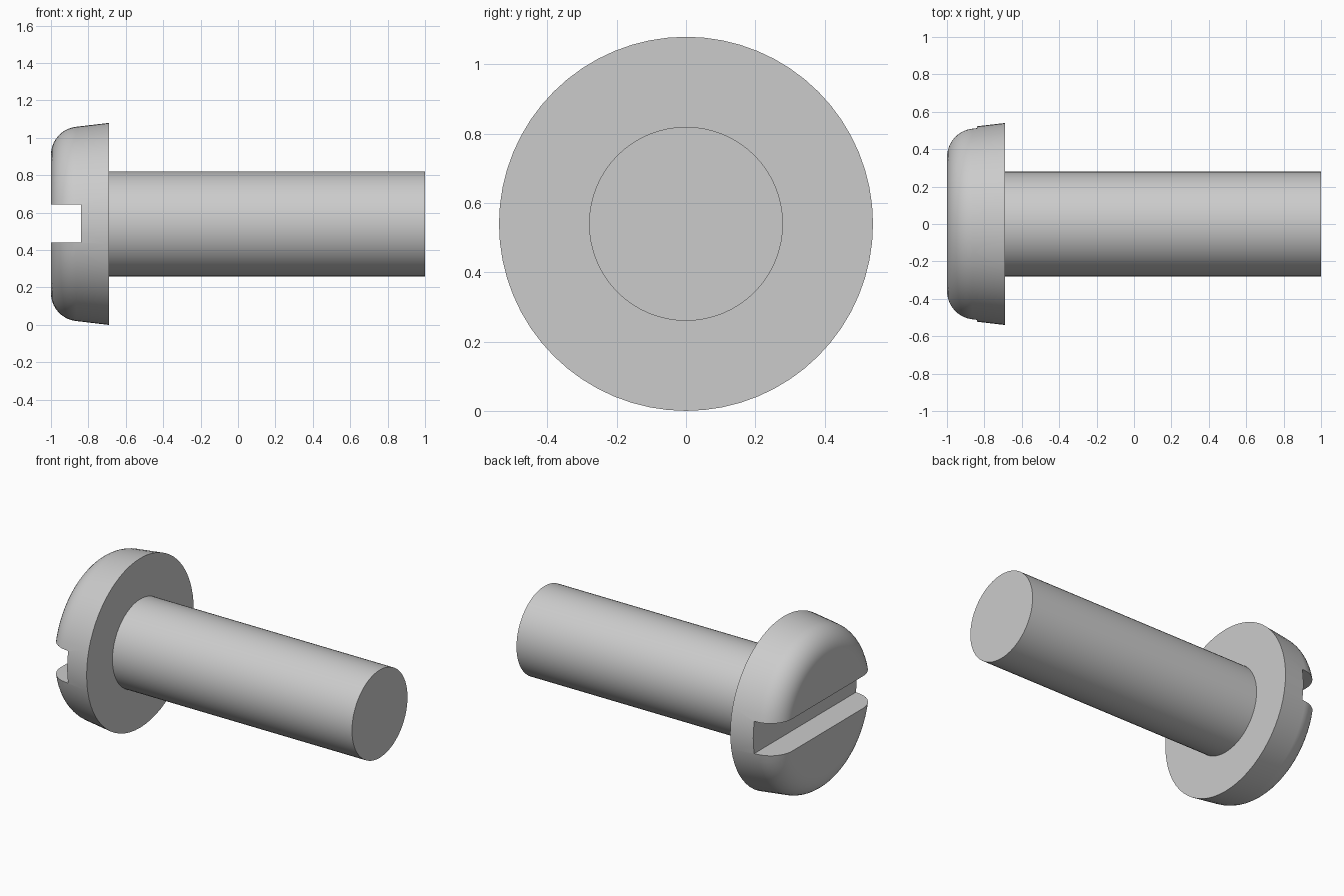
import bpy, bmesh, math
from mathutils import Matrix, Vector

cube = bpy.data.objects.get("Cube")
if cube:
    bpy.data.objects.remove(cube, do_unlink=True)

AXIS_Z = 0.54      # height of the screw's axis
SEGMENTS = 64

steel = bpy.data.materials.new("grey steel")
steel.use_nodes = True
colour = (0.6, 0.6, 0.6, 1)
steel.diffuse_color = colour
steel.node_tree.nodes["Principled BSDF"].inputs["Base Color"].default_value = colour


def add_object(name, bm):
    mesh = bpy.data.meshes.new(name)
    bmesh.ops.recalc_face_normals(bm, faces=bm.faces)
    bm.to_mesh(mesh)
    bm.free()
    mesh.materials.append(steel)
    obj = bpy.data.objects.new(name, mesh)
    bpy.context.collection.objects.link(obj)
    return obj


def lathe(name, profile):
    """Revolve (x, radius) points about the x axis and cap both ends."""
    bm = bmesh.new()
    rings = []
    for x, r in profile:
        angles = [2 * math.pi * i / SEGMENTS for i in range(SEGMENTS)]
        rings.append([bm.verts.new((x, r * math.sin(a), AXIS_Z + r * math.cos(a)))
                      for a in angles])
    for a, b in zip(rings, rings[1:]):
        for i in range(SEGMENTS):
            j = (i + 1) % SEGMENTS
            bm.faces.new((a[i], a[j], b[j], b[i]))
    bm.faces.new(rings[0])
    bm.faces.new(rings[-1])
    return add_object(name, bm)


def select_only(obj):
    bpy.ops.object.select_all(action='DESELECT')
    obj.select_set(True)
    bpy.context.view_layer.objects.active = obj


# Pan head: rounded rim, then a slightly flared side down to the flat underside
rim = 0.15
steps = 10
head_profile = []
for i in range(steps + 1):
    a = math.radians(84) * i / steps
    head_profile.append((-0.85 - rim * math.cos(a), 0.37 + rim * math.sin(a)))
head_profile.append((-0.69, 0.54))
head = lathe("screw_head", head_profile)

# Straight slot across the head
bm = bmesh.new()
bmesh.ops.create_cube(bm, size=1, matrix=Matrix.Translation(Vector((-0.99, 0, 0.542)))
                      @ Matrix.Diagonal((0.30, 1.4, 0.205, 1)))
cutter = add_object("slot_cutter", bm)
cutter.hide_render = True
slot = head.modifiers.new("slot", 'BOOLEAN')
slot.operation = 'DIFFERENCE'
slot.solver = 'EXACT'
slot.object = cutter
select_only(head)
bpy.ops.object.modifier_apply(modifier=slot.name)
bpy.data.objects.remove(cutter, do_unlink=True)

# Plain cylindrical shank, set a little into the head
shank = lathe("screw_shank", [(-0.70, 0.28), (1.0, 0.28)])

# Smooth round surfaces, crisp edges, flat end faces
for obj in (head, shank):
    select_only(obj)
    bpy.ops.object.shade_smooth_by_angle(angle=math.radians(30))
    normals = obj.modifiers.new("flat faces", 'WEIGHTED_NORMAL')
    normals.keep_sharp = True
